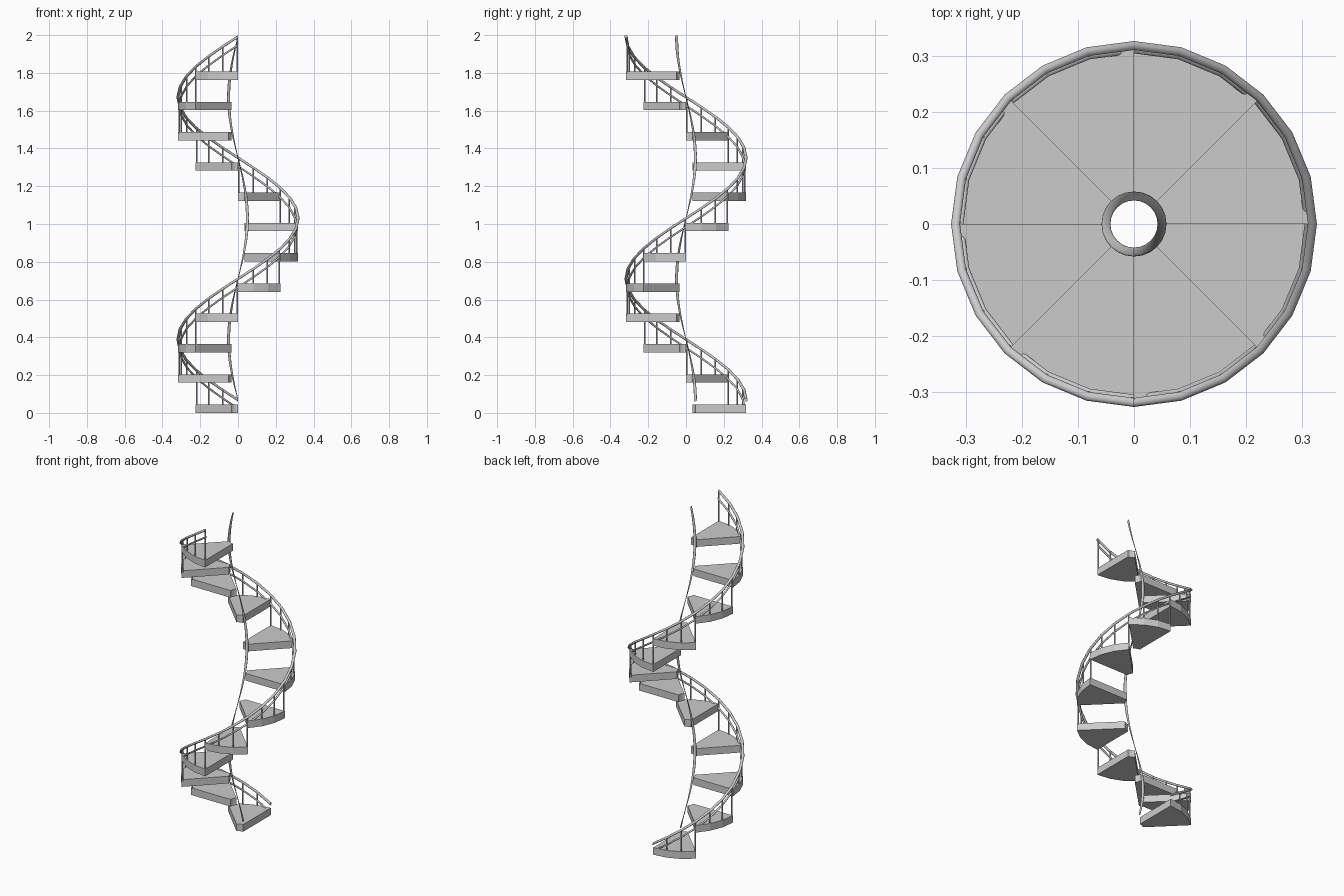
import bpy, bmesh
from math import sin, cos, pi, radians

if "Cube" in bpy.data.objects:
    bpy.data.objects.remove(bpy.data.objects["Cube"])

STEPS, RISE, THICK = 12, 0.1603, 0.044
R_IN, R_OUT = 0.05, 0.318
START, SWEEP = 90, 45            # degrees: first tread start, tread width
TOTAL = STEPS * SWEEP
RAIL_Z = 2 - 0.008 - STEPS * RISE   # rail centre height at the start

mat = bpy.data.materials.new("light grey")
mat.diffuse_color = (0.6, 0.6, 0.6, 1)
mat.use_nodes = True
mat.node_tree.nodes["Principled BSDF"].inputs["Base Color"].default_value = mat.diffuse_color


def polar(r, deg, z):
    a = radians(deg)
    return (r * cos(a), r * sin(a), z)


def finish(bm, name, smooth=False):
    bmesh.ops.recalc_face_normals(bm, faces=bm.faces)
    me = bpy.data.meshes.new(name)
    bm.to_mesh(me)
    bm.free()
    ob = bpy.data.objects.new(name, me)
    bpy.context.collection.objects.link(ob)
    me.materials.append(mat)
    for p in me.polygons:
        p.use_smooth = smooth and len(p.vertices) == 4
    return ob


def helix_rail(name, r, tube, z0, sides=12, step=15):
    # circle in the radial plane, screwed up around the z axis
    bm = bmesh.new()
    rings = []
    for k in range(TOTAL // step + 1):
        deg = k * step
        z = z0 + RISE * deg / SWEEP
        rings.append([bm.verts.new(polar(r + tube * cos(2 * pi * j / sides), START + deg,
                                         z + tube * sin(2 * pi * j / sides)))
                      for j in range(sides)])
    for a, b in zip(rings, rings[1:]):
        for j in range(sides):
            n = (j + 1) % sides
            bm.faces.new((a[j], a[n], b[n], b[j]))
    bm.faces.new(rings[0])
    bm.faces.new(rings[-1])
    return finish(bm, name, True)


def tread(i):
    # 45 degree wedge with a faceted outer and inner arc
    bm = bmesh.new()
    a0, z = START + i * SWEEP, i * RISE
    outline = [polar(R_OUT, a0 + d, z) for d in (0, 15, 30, 45)]
    outline += [polar(R_IN, a0 + d, z) for d in (45, 30, 15, 0)]
    face = bm.faces.new([bm.verts.new(p) for p in outline])
    ext = bmesh.ops.extrude_face_region(bm, geom=[face])
    top = [v for v in ext["geom"] if isinstance(v, bmesh.types.BMVert)]
    bmesh.ops.translate(bm, verts=top, vec=(0, 0, THICK))
    finish(bm, f"tread_{i + 1}")


def post(name, deg, z0, z1, rad=0.004, sides=8):
    bm = bmesh.new()
    x, y, _ = polar(R_OUT - 0.006, deg, 0)
    low, high = ([bm.verts.new((x + rad * cos(2 * pi * j / sides),
                                y + rad * sin(2 * pi * j / sides), z))
                  for j in range(sides)] for z in (z0, z1))
    for j in range(sides):
        n = (j + 1) % sides
        bm.faces.new((low[j], low[n], high[n], high[j]))
    bm.faces.new(low)
    bm.faces.new(high)
    finish(bm, name, True)


# treads with three balusters each
for i in range(STEPS):
    tread(i)
    for k, d in enumerate((15, 30, 44.5)):
        post(f"post_{i + 1}_{k + 1}", START + i * SWEEP + d, i * RISE + THICK - 0.01,
             RAIL_Z + RISE * (i + d / SWEEP))

# rails
helix_rail("outer_handrail", R_OUT, 0.008, RAIL_Z)
helix_rail("inner_rail", R_IN, 0.008, RAIL_Z)
helix_rail("middle_rail", R_OUT - 0.008, 0.006, RAIL_Z - 0.045)
